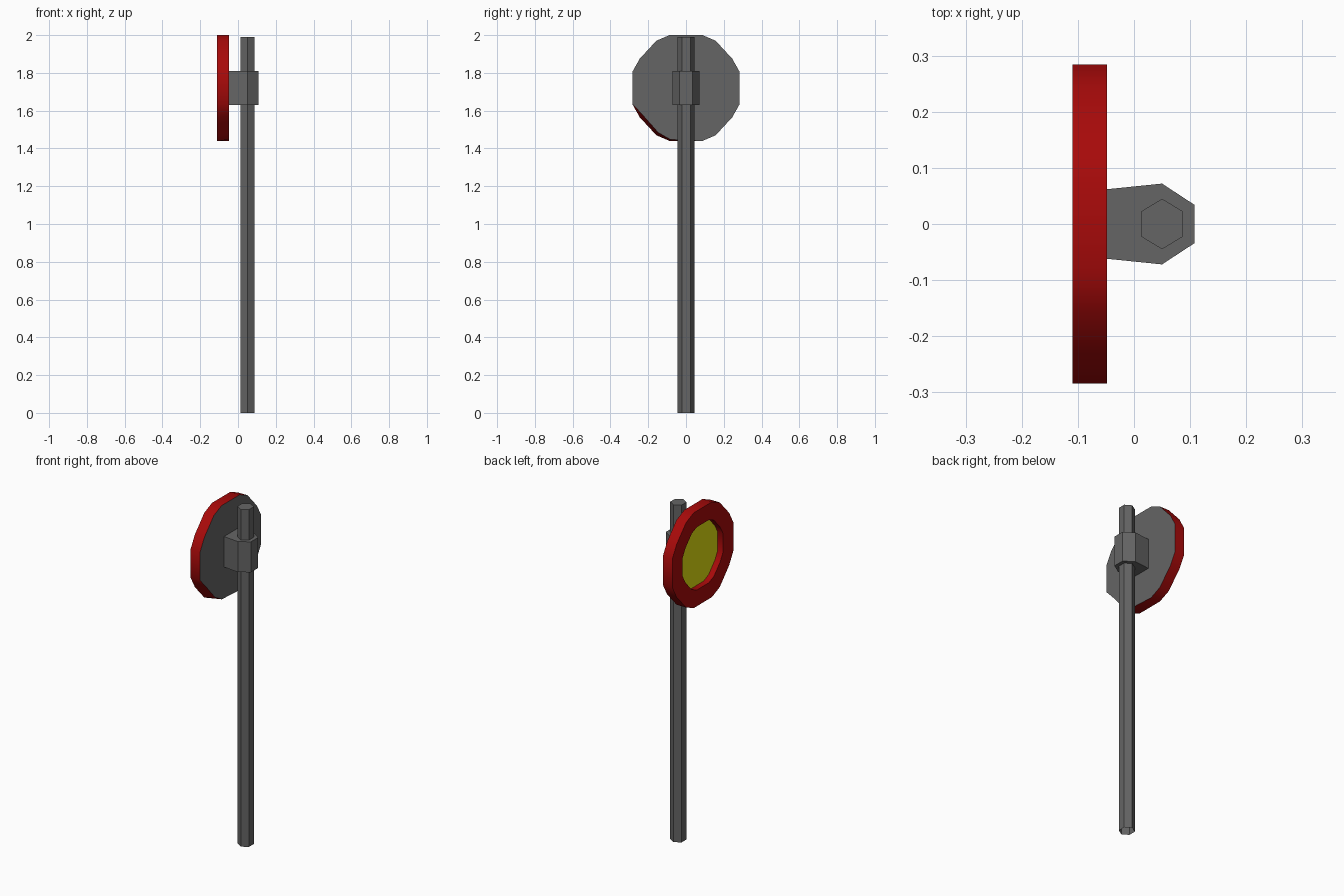
import bpy, math

if "Cube" in bpy.data.objects:
    bpy.data.objects.remove(bpy.data.objects["Cube"])

GREY = (0.13, 0.13, 0.13)
RED = (0.39, 0.003, 0.003)
YELLOW = (0.76, 0.73, 0.005)


def add_mesh(name, verts, faces, color=GREY):
    me = bpy.data.meshes.new(name)
    me.from_pydata(verts, [], faces)
    me.update()
    ob = bpy.data.objects.new(name, me)
    bpy.context.collection.objects.link(ob)
    mat = bpy.data.materials.new(name + "_color")
    mat.diffuse_color = (*color, 1)
    mat.use_nodes = True
    mat.node_tree.nodes["Principled BSDF"].inputs["Base Color"].default_value = mat.diffuse_color
    me.materials.append(mat)
    return ob


def bridge(count, n):
    """Quads joining consecutive loops of n vertices."""
    return [(a * n + (i + 1) % n, a * n + i, (a + 1) * n + i, (a + 1) * n + (i + 1) % n)
            for a in range(count - 1) for i in range(n)]


def prism(name, profile, z0, z1, bottom=True):
    n = len(profile)
    verts = [(x, y, z) for z in (z1, z0) for x, y in profile]
    faces = bridge(2, n) + [tuple(range(n))]
    if bottom:
        faces.append(tuple(reversed(range(n, 2 * n))))
    return add_mesh(name, verts, faces)


# Hexagonal pole, open at the foot
POLE_X = 0.05
hexagon = [(POLE_X + 0.0428 * math.sin(-a * math.pi / 3), 0.045 * math.cos(a * math.pi / 3))
           for a in range(6)]
prism("pole", hexagon, 0, 1.99, bottom=False)

# Clamp block joining pole and disc
half = [(-0.048, 0.062), (0.05, 0.072), (0.108, 0.034)]
prism("clamp", [(x, -y) for x, y in half] + [(x, y) for x, y in reversed(half)], 1.63, 1.81)

# Sixteen-sided disc outline, one quadrant mirrored around
quad = [(0.284, 0.085), (0.245, 0.155), (0.157, 0.25), (0.085, 0.281)]
outline = (quad + [(-y, z) for y, z in reversed(quad)]
           + [(-y, -z) for y, z in quad] + [(y, -z) for y, z in reversed(quad)])
N = len(outline)
CZ = 1.72


def loop(x, scale=1.0, dents={}):
    """Disc outline at x; dents pull single corners inwards."""
    return [(x, y * (scale - dents.get(i, 0)), CZ + z * (scale - dents.get(i, 0)))
            for i, (y, z) in enumerate(outline)]


# The back edge is slightly cut in at its lower left
back = loop(-0.048, dents={9: 0.07, 10: 0.06, 11: 0.03})
front = loop(-0.11)
lip = loop(-0.11, 0.66)
recess = loop(-0.075, 0.66)

# Red rim: outer wall, front ring and recess wall
rim = add_mesh("rim", back + front + lip + recess, bridge(4, N), RED)
bpy.context.view_layer.objects.active = rim
rim.select_set(True)
bpy.ops.object.shade_smooth_by_angle(angle=math.radians(40))

# Grey back plate and yellow reflector
add_mesh("back_plate", back, [tuple(range(N))])
add_mesh("reflector", recess, [tuple(reversed(range(N)))], YELLOW)
